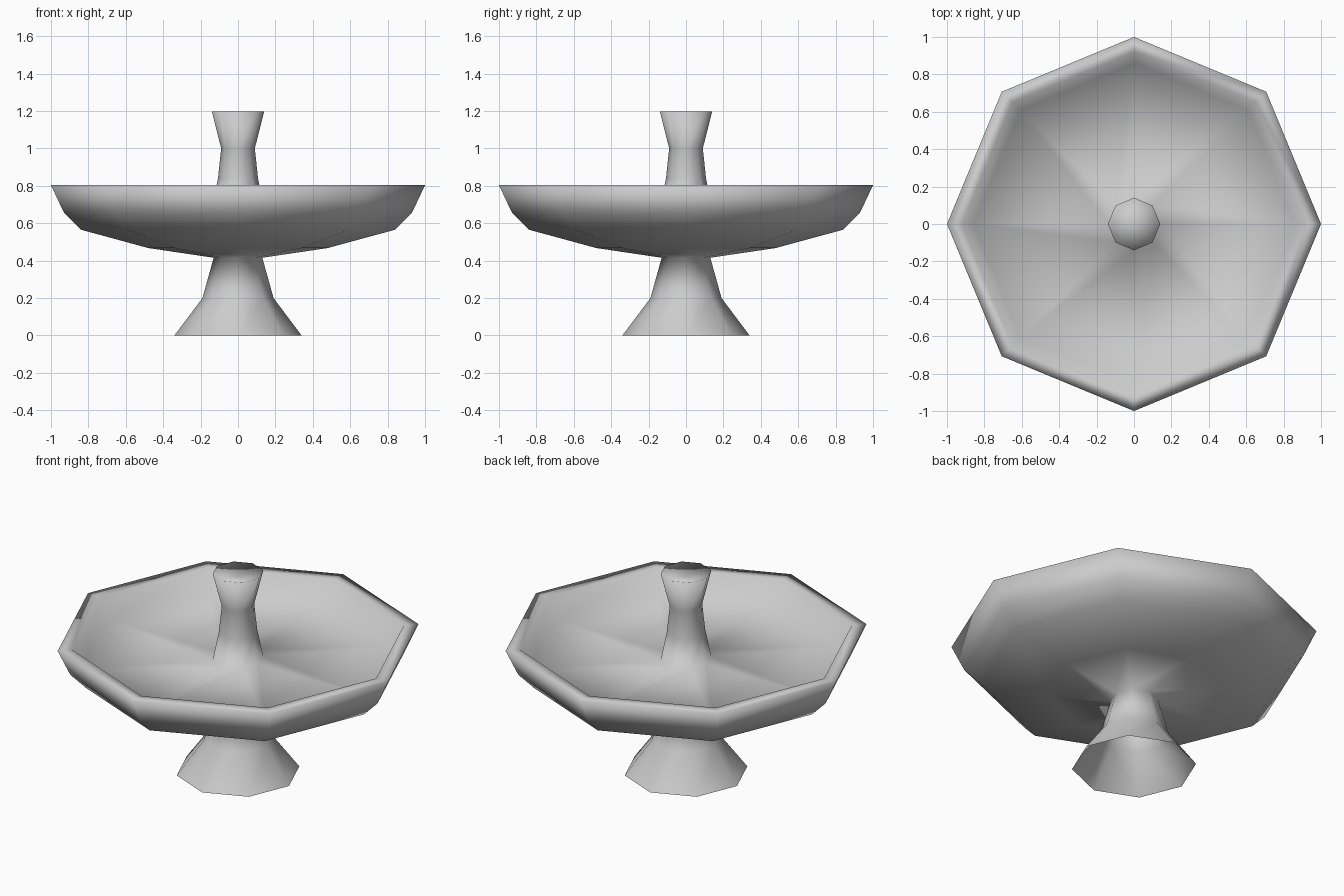
import bpy, bmesh, math

if "Cube" in bpy.data.objects:
    bpy.data.objects.remove(bpy.data.objects["Cube"])

SIDES = 8

# (radius, height) from the open foot, round the bowl rim, to the spout
PROFILE = [
    (0.34, 0.00), (0.19, 0.20), (0.13, 0.415),                # foot
    (0.48, 0.467), (0.84, 0.565), (0.93, 0.655), (1.0, 0.803),  # bowl outside
    (0.92, 0.803), (0.86, 0.68), (0.14, 0.68),               # rim and basin
    (0.107, 0.84), (0.09, 1.00), (0.14, 1.197),              # central spout
]
SPOUT_DIP = 1.165  # height of the sunken spout centre


def lathe(name, profile):
    bm = bmesh.new()
    rings = [[bm.verts.new((r * math.cos(2 * math.pi * i / SIDES),
                            r * math.sin(2 * math.pi * i / SIDES), z))
              for i in range(SIDES)] for r, z in profile]
    for a, b in zip(rings, rings[1:]):
        for i in range(SIDES):
            j = (i + 1) % SIDES
            bm.faces.new((a[i], a[j], b[j], b[i]))
    # shallow dished spout top
    tip = bm.verts.new((0, 0, SPOUT_DIP))
    top = rings[-1]
    for i in range(SIDES):
        bm.faces.new((top[i], top[(i + 1) % SIDES], tip))
    for f in bm.faces:
        f.smooth = True
    mesh = bpy.data.meshes.new(name)
    bm.to_mesh(mesh)
    bm.free()
    obj = bpy.data.objects.new(name, mesh)
    bpy.context.collection.objects.link(obj)
    return obj


lathe("fountain_basin", PROFILE)
